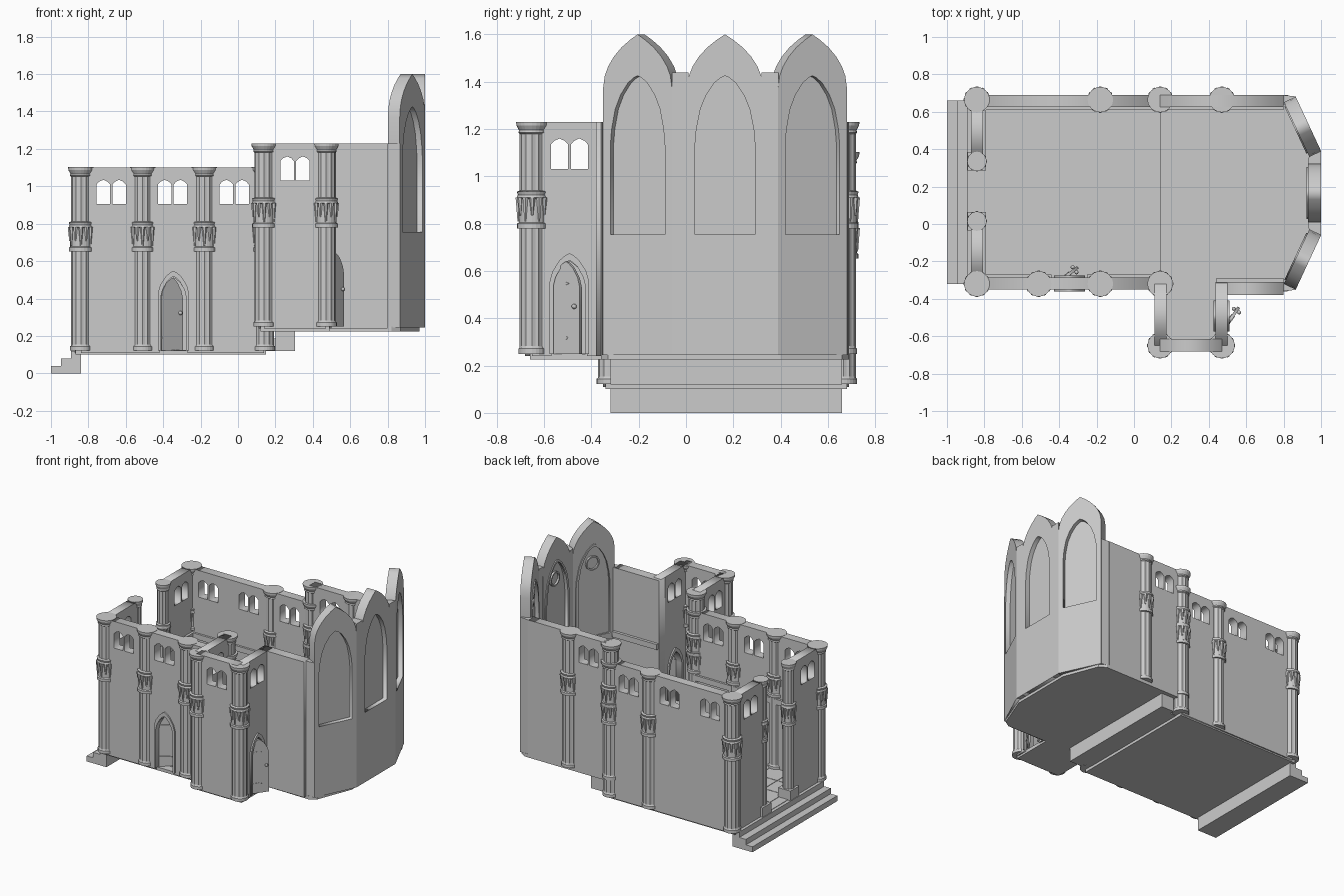
import bpy, bmesh
from math import pi, radians, cos, sin
from mathutils import Matrix, Vector

if "Cube" in bpy.data.objects:
    bpy.data.objects.remove(bpy.data.objects["Cube"])

COL = bpy.context.scene.collection

def add(name, mesh, loc=(0, 0, 0), scale=(1, 1, 1)):
    ob = bpy.data.objects.new(name, mesh)
    ob.location, ob.scale = loc, scale
    COL.objects.link(ob)
    return ob

def from_bm(name, bm):
    me = bpy.data.meshes.new(name)
    bmesh.ops.recalc_face_normals(bm, faces=bm.faces)
    bm.to_mesh(me)
    bm.free()
    return me

def bm_box(bm, x0, x1, y0, y1, z0, z1):
    m = Matrix.Translation(((x0 + x1) / 2, (y0 + y1) / 2, (z0 + z1) / 2)) @ Matrix.Diagonal((x1 - x0, y1 - y0, z1 - z0, 1))
    bmesh.ops.create_cube(bm, size=1, matrix=m)

def box(name, *b):
    bm = bmesh.new()
    bm_box(bm, *b)
    return add(name, from_bm(name, bm))

def prism(name, pts, z0, z1):
    bm = bmesh.new()
    f = bm.faces.new([bm.verts.new((x, y, z0)) for x, y in pts])
    r = bmesh.ops.extrude_face_region(bm, geom=[f])
    bmesh.ops.translate(bm, vec=(0, 0, z1 - z0), verts=[v for v in r['geom'] if isinstance(v, bmesh.types.BMVert)])
    bm.faces.new([v for v in bm.verts][:len(pts)]) if len(bm.faces) < len(pts) + 2 else None
    return add(name, from_bm(name, bm))

def panel(name, splines, thick, pos, angle):
    """Upright slab: first outline is the face, the others are holes."""
    cu = bpy.data.curves.new(name, 'CURVE')
    cu.dimensions, cu.fill_mode, cu.extrude = '2D', 'BOTH', thick / 2
    for pts in splines:
        s = cu.splines.new('POLY')
        s.points.add(len(pts) - 1)
        for p, (u, v) in zip(s.points, pts):
            p.co = (u, v, 0, 1)
        s.use_cyclic_u = True
    tmp = add(name + "_outline", cu)
    bpy.context.view_layer.update()
    me = bpy.data.meshes.new_from_object(tmp.evaluated_get(bpy.context.evaluated_depsgraph_get()))
    bpy.data.objects.remove(tmp)
    a = radians(angle)
    M = Matrix(((cos(a), 0, sin(a), pos[0]), (sin(a), 0, -cos(a), pos[1]), (0, 1, 0, pos[2]), (0, 0, 0, 1)))
    me.transform(M)
    return add(name, me)

def arch(half, u=0, v=0):
    """Mirror a right-hand profile, bottom to peak, into a closed arch."""
    return [(u + x, v + z) for x, z in half] + [(u - x, v + z) for x, z in reversed(half) if x > 1e-6]

def lancets(u, v):
    h = [(.036, 0), (.036, .105), (.022, .12), (0, .13)]
    return [arch(h, u - .042, v), arch(h, u + .042, v)]

def door_half(w, h):
    return [(w, 0), (w, .72 * h), (.86 * w, .82 * h), (.5 * w, .93 * h), (.2 * w, .98 * h), (0, h)]

def wall(name, length, z0, z1, pos, angle, windows=(), wz=0, door=None, thick=.065):
    out = [(0, z0), (0, z1), (length, z1), (length, z0)]
    if door is not None:
        out += arch(door_half(.075, .40), door, z0)
    holes = [h for u in windows for h in lancets(u, wz)]
    return panel(name, [out] + holes, thick, (*pos, 0), angle)

# Nave walls
wall("nave_south_wall", .98, .11, 1.1, (-.84, -.318), 0, (.162, .49, .82), .905, .495)
wall("nave_north_wall", .98, .11, 1.1, (-.84, .6575), 0, (.162, .49, .82), .905)
wall("entrance_wall_south", .34, .11, 1.1, (-.84, -.32), 90, (.16,), .905)
wall("entrance_wall_north", .33, .11, 1.1, (-.84, .33), 90, (.17,), .905)
# Side chapel and chancel walls
wall("chapel_south_wall", .33, .24, 1.23, (.14, -.648), 0, (.165,), 1.03)
wall("chapel_west_wall", .33, .24, 1.23, (.142, -.65), 90, (.157,), 1.03)
wall("chapel_east_wall", .335, .24, 1.23, (.468, -.65), 90, (.157,), 1.03, .157)
wall("chancel_south_wall", .365, .24, 1.23, (.435, -.345), 0, thick=.07)
wall("chancel_north_wall", .66, .24, 1.23, (.14, .6575), 0, (.165,), 1.03)

# Floors and steps
box("nave_floor", -.87, .15, -.34, .68, .10, .123)
box("chapel_floor", .12, .49, -.66, -.30, .225, .25)
prism("chancel_floor", [(.14, -.35), (.82, -.36), (.87, -.33), (.97, -.07), (.97, .40), (.87, .66), (.82, .69), (.14, .69)], .225, .25)
box("chancel_step_core", .20, .305, -.32, .66, .12, .23)
box("chancel_lower_step", .14, .20, -.285, .625, .12, .185)
for i in range(3):
    box("entrance_step", -1 + .053 * i, -.84, -.32, .66, .04 * i, .04 * i + .04)

def tiles(name, x0, nx, sx, y0, ny, sy, z):
    bm = bmesh.new()
    for i in range(nx):
        for j in range(ny):
            x, y = x0 + i * sx, y0 + j * sy
            if x + sx > .85 and not -.03 < y + sy / 2 < .36:
                continue
            bm_box(bm, x + .002, x + sx - .002, y + .002, y + sy - .002, z - .002, z + .002)
    add(name, from_bm(name, bm))

tiles("nave_tiles", -.80, 6, .155, -.285, 6, .152, .124)
tiles("chancel_tiles", .29, 4, .16, -.285, 6, .152, .251)
tiles("chapel_tiles", .175, 2, .13, -.615, 2, .155, .251)

# Inner string courses
for nm, b in {"nave_south": (-.84, -.44, -.30, -.27), "nave_south_east": (-.25, .14, -.30, -.27),
              "nave_north": (-.84, .14, .61, .64), "chancel_north": (.14, .80, .61, .64),
              "chancel_south": (.44, .80, -.32, -.29), "entrance_south": (-.82, -.79, -.32, .02),
              "entrance_north": (-.82, -.79, .33, .66)}.items():
    dz = .13 if "chancel" in nm else 0
    box(nm + "_string_course", *b, .60 + dz, .64 + dz)

# Column: lathed fluted shaft with a carved band and capital
def column_mesh():
    n, bm, rings = 24, bmesh.new(), []
    prof = [(0, .058, 0), (.022, .058, 0), (.026, .053, 0), (.032, .053, 1), (.53, .053, 1), (.53, .064, 0),
            (.55, .064, 0), (.555, .057, 0), (.655, .057, 0), (.66, .065, 0), (.672, .061, 0), (.685, .065, 0),
            (.69, .053, 1), (.93, .053, 1), (.935, .058, 0), (.945, .056, 0), (.965, .067, 0), (.98, .068, 0)]
    for z, r, flute in prof:
        ring = []
        for k in range(n):
            rr = r * (.93 if flute and k % 2 else 1)
            ring.append(bm.verts.new((rr * cos(2 * pi * k / n), rr * sin(2 * pi * k / n), z)))
        rings.append(ring)
    for a, b in zip(rings, rings[1:]):
        for k in range(n):
            bm.faces.new((a[k], a[(k + 1) % n], b[(k + 1) % n], b[k]))
    bm.faces.new(rings[0][::-1])
    bm.faces.new(rings[-1])
    for k in range(12):  # carved pendant leaves
        h = .1 if k % 2 else .075
        m = Matrix.Rotation(2 * pi * k / 12, 4, 'Z') @ Matrix.Translation((.059, 0, .66 - h / 2))
        bmesh.ops.create_cone(bm, cap_ends=True, segments=6, radius1=.004, radius2=.013, depth=h, matrix=m)
    return from_bm("column", bm)

shaft = column_mesh()
low = [(x, -.32) for x in (-.84, -.51, -.18, .14)] + [(x, .665) for x in (-.84, -.18, .14)]
tall = [(.14, -.65), (.47, -.65), (.14, -.32), (.14, .665), (.47, .665)]
for x, y in low:
    add("nave_column", shaft, (x, y, .122))
for x, y in tall:
    add("chancel_column", shaft, (x, y, .25))
for y in (.015, .335):
    add("entrance_jamb_column", shaft, (-.84, y, .122), (.76, .76, 1))
    box("entrance_jamb_plinth", -.89, -.79, y - .05, y + .05, .12, .19)

# Pointed doors, standing ajar, with frames and ironwork
def door(name, pos, wall_angle, swing, face):
    a = radians(wall_angle)
    t, nrm = Vector((cos(a), sin(a), 0)), Vector((sin(a), -cos(a), 0))
    p = Vector(pos)
    o, i = arch(door_half(.083, .425)), arch(door_half(.068, .395))
    panel(name + "_frame", [o + i[::-1]], .085, p, wall_angle)
    b = radians(wall_angle + swing)
    tb, nb = Vector((cos(b), sin(b), 0)), Vector((sin(b), -cos(b), 0))
    hinge = p - t * .07 + nrm * face
    c = hinge + tb * .072
    panel(name + "_leaf", [arch(door_half(.072, .39))], .016, c, wall_angle + swing)
    for z in (.06, .29):
        panel(name + "_hinge", [[(-.07, z), (.0, z), (.02, z + .007), (0, z + .014), (-.07, z + .014)]], .022, c, wall_angle + swing)
    bm = bmesh.new()
    for s in (-1, 1):
        q = c + tb * .05 + nb * (.017 * s) + Vector((0, 0, .2))
        bmesh.ops.create_uvsphere(bm, u_segments=10, v_segments=6, radius=.011, matrix=Matrix.Translation(q))
    add(name + "_knobs", from_bm(name + "_knobs", bm))

door("nave_door", (-.345, -.318, .123), 0, 37, 0)
door("chapel_door", (.468, -.493, .25), 90, -35, .01)

# Apse: three arched panels with recessed windows
top = [(.161, .245), (.161, 1.37), (.153, 1.425), (.137, 1.465), (.11, 1.507), (.075, 1.545), (.035, 1.577), (0, 1.6)]
def lancet(d):
    return arch([(.127 + d, .755 - d), (.127 + d, 1.13), (.121 + d, 1.2), (.104 + d, 1.285), (.079 + d, 1.345),
                 (.045 + d / 2, 1.395 + d / 2), (.018, 1.417 + d), (0, 1.425 + d)])

for nm, (x, y, ang) in {"south": (.901, -.19, 65), "east": (.965, .165, 90), "north": (.901, .52, 115)}.items():
    a = radians(ang)
    n = Vector((sin(a), -cos(a), 0))
    c = Vector((x, y, 0))
    panel("apse_" + nm + "_wall", [arch(top), lancet(0)], .07, c, ang)
    panel("apse_" + nm + "_glass", [lancet(.004)], .016, c - n * .005, ang)
    panel("apse_" + nm + "_inner_moulding", [lancet(.012), lancet(-.006)], .012, c - n * .036, ang)
    ring = [[(r * cos(k * pi / 12), 1.29 + r * sin(k * pi / 12)) for k in range(24)] for r in (.052, .042)]
    panel("apse_" + nm + "_rose_ring", ring, .016, c - n * .018, ang)

# Corner piers between the apse panels, mirrored about the church axis
for m in (0, 1):
    f = lambda pts: [(x, .33 - y if m else y) for x, y in pts]
    prism("apse_corner_pier", f([(1, -.06), (1, .01), (.93, .01), (.935, -.03)]), .245, 1.44)
    prism("apse_wall_return", f([(.79, -.36), (.865, -.352), (.835, -.31), (.79, -.31)]), .245, 1.23)
